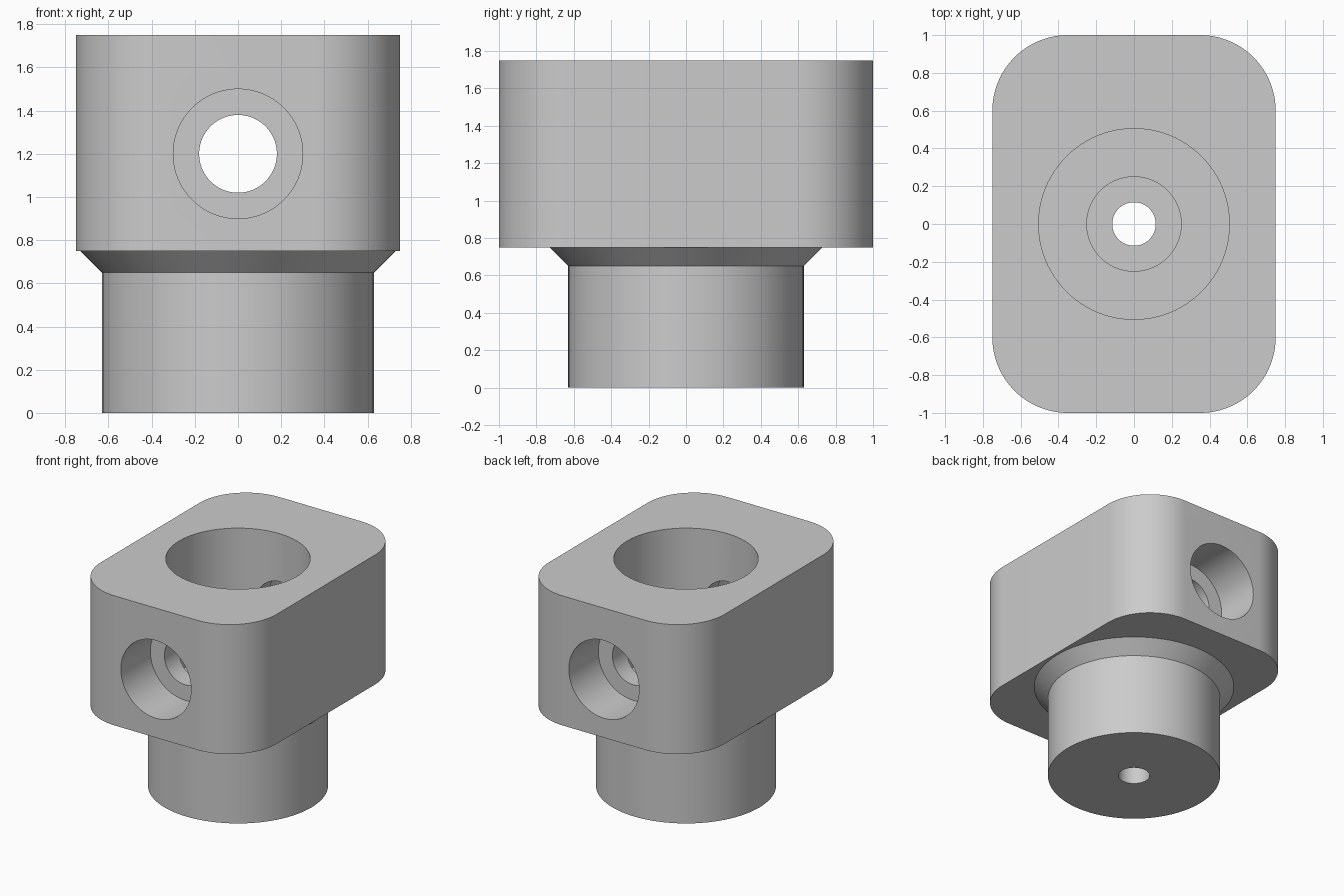
import bpy, bmesh, math
from mathutils import Matrix

if "Cube" in bpy.data.objects:
    bpy.data.objects.remove(bpy.data.objects["Cube"])

SEGMENTS = 96

grey = bpy.data.materials.new("plain grey")
grey.use_nodes = True
grey.diffuse_color = (0.6, 0.6, 0.6, 1)
grey.node_tree.nodes["Principled BSDF"].inputs["Base Color"].default_value = (0.6, 0.6, 0.6, 1)


def add_object(name, bm):
    bmesh.ops.recalc_face_normals(bm, faces=bm.faces)
    mesh = bpy.data.meshes.new(name)
    bm.to_mesh(mesh)
    bm.free()
    mesh.materials.append(grey)
    obj = bpy.data.objects.new(name, mesh)
    bpy.context.collection.objects.link(obj)
    return obj


def revolve(name, profile, matrix=Matrix()):
    """Closed solid of revolution about z from (radius, height) points."""
    bm = bmesh.new()
    rings = []
    for r, z in profile:
        angles = [math.tau * i / SEGMENTS for i in range(SEGMENTS)]
        rings.append([bm.verts.new((r * math.cos(a), r * math.sin(a), z)) for a in angles])
    for low, high in zip(rings, rings[1:]):
        for i in range(SEGMENTS):
            j = (i + 1) % SEGMENTS
            bm.faces.new((low[i], low[j], high[j], high[i]))
    bm.faces.new(rings[0][::-1])
    bm.faces.new(rings[-1])
    bm.transform(matrix)
    return add_object(name, bm)


def rounded_block(name, half_x, half_y, radius, bottom, top, steps=24):
    """Upright block with rounded vertical edges."""
    bm = bmesh.new()
    outline = []
    for corner, (sx, sy) in enumerate(((1, 1), (-1, 1), (-1, -1), (1, -1))):
        for i in range(steps + 1):
            a = math.pi / 2 * (corner + i / steps)
            outline.append(bm.verts.new((sx * (half_x - radius) + radius * math.cos(a),
                                         sy * (half_y - radius) + radius * math.sin(a), bottom)))
    base = bm.faces.new(outline)
    walls = bmesh.ops.extrude_face_region(bm, geom=[base], use_keep_orig=True)
    raised = [v for v in walls["geom"] if isinstance(v, bmesh.types.BMVert)]
    bmesh.ops.translate(bm, verts=raised, vec=(0, 0, top - bottom))
    return add_object(name, bm)


def combine(target, tool, operation):
    mod = target.modifiers.new(operation.title(), 'BOOLEAN')
    mod.operation = operation
    mod.solver = 'EXACT'
    mod.object = tool
    bpy.context.view_layer.objects.active = target
    bpy.ops.object.modifier_apply(modifier=mod.name)
    bpy.data.objects.remove(tool)


# Rounded head block on a round neck with a chamfered collar
body = rounded_block("connector_body", 0.75, 1.0, 0.4, 0.75, 1.75)
neck = revolve("neck", [(0.63, 0), (0.63, 0.65), (0.73, 0.75), (0.73, 0.85)])
combine(body, neck, 'UNION')

# Stepped vertical bore: wide socket, screw head pocket, screw hole
bore = revolve("bore_cutter", [(0.115, -0.1), (0.115, 0.4), (0.25, 0.4),
                               (0.25, 0.75), (0.505, 0.75), (0.505, 1.9)])
combine(body, bore, 'DIFFERENCE')

# Cross hole from front to back, counterbored at both ends
cross = revolve("cross_hole_cutter", [(0.3, -1.1), (0.3, -0.64), (0.18, -0.64),
                                      (0.18, 0.64), (0.3, 0.64), (0.3, 1.1)],
                Matrix.Translation((0, 0, 1.2)) @ Matrix.Rotation(math.pi / 2, 4, 'X'))
combine(body, cross, 'DIFFERENCE')

# Smooth round walls with crisp edges
bpy.ops.object.select_all(action='DESELECT')
body.select_set(True)
bpy.context.view_layer.objects.active = body
bpy.ops.object.shade_smooth_by_angle(angle=math.radians(30))
